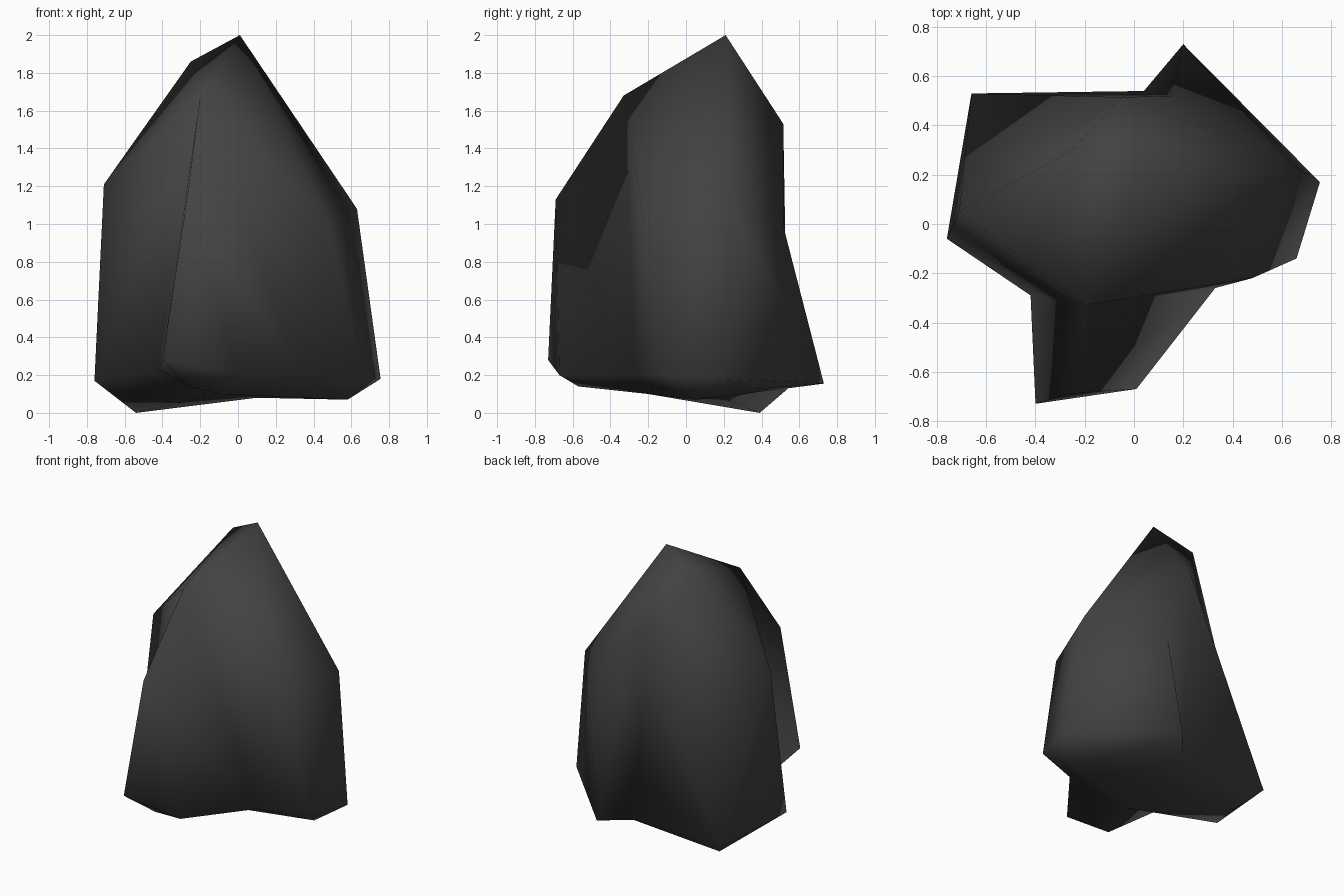
import bpy, bmesh
from mathutils import Vector

if "Cube" in bpy.data.objects:
    bpy.data.objects.remove(bpy.data.objects["Cube"])

stone = bpy.data.materials.new("dark_stone")
stone.diffuse_color = (0.055, 0.055, 0.055, 1)
stone.use_nodes = True
stone.node_tree.nodes["Principled BSDF"].inputs["Base Color"].default_value = stone.diffuse_color

# Shared corner points of the boulder
apex, shoulder, brow = (.01, .21, 2), (-.25, .3, 1.86), (-.2, -.33, 1.68)
left_side, right_side, right_front = (-.71, .05, 1.21), (.63, .25, 1.08), (.48, -.22, 1.0)
back_top, back_mid = (-.05, .515, 1.53), (.15, .52, .97)
left_foot, back_left_foot, lowest = (-.76, -.06, .17), (-.66, .53, .12), (-.54, .39, 0)
back_base, back_spur_tip = (.04, .54, .13), (.2, .73, .155)
right_foot, right_front_foot, right_base = (.755, .17, .18), (.66, -.14, .2), (.58, .04, .07)
notch_left, notch_right = (-.42, -.29, .23), (.33, -.26, .2)
under = (-.1, -.2, .1)
# Underside point pressed in after the chunks are fused: start, end
base_dent = ((.1, .19, .03), (.1, .19, .08))


def chunk(name, points):
    """Convex block of stone spanned by a few corner points."""
    bm = bmesh.new()
    for p in points:
        bm.verts.new(p)
    res = bmesh.ops.convex_hull(bm, input=bm.verts)
    junk = {g for g in res["geom_interior"] + res["geom_unused"]
            if isinstance(g, bmesh.types.BMVert)}
    bmesh.ops.delete(bm, geom=list(junk), context='VERTS')
    bmesh.ops.recalc_face_normals(bm, faces=bm.faces)
    me = bpy.data.meshes.new(name)
    bm.to_mesh(me)
    bm.free()
    ob = bpy.data.objects.new(name, me)
    bpy.context.collection.objects.link(ob)
    me.materials.append(stone)
    return ob


# Main mass
rock = chunk("boulder", [apex, shoulder, brow, left_side, right_side, right_front, back_top,
                         back_mid, left_foot, lowest, back_base, right_foot, right_front_foot,
                         right_base, notch_left, notch_right, under, base_dent[0]])
# Front buttress, back spur and back left toe, rooted inside the main mass
buttress = chunk("front_buttress", [brow, (-.27, -.69, 1.13), (-.4, -.73, .28), (.01, -.67, .2),
                                    (-.26, -.57, .14), notch_left, notch_right,
                                    under, (-.1, 0, .8)])
spur = chunk("back_spur", [back_mid, back_spur_tip, back_base, right_foot, right_side,
                           (.1, .2, .5), (.3, .3, .12)])
toe = chunk("back_left_toe", [back_left_foot, left_side, back_top, back_base, lowest, left_foot,
                              (-.15, .1, .6)])

# Fuse into one stone
extras = (buttress, spur, toe)
for part in extras:
    mod = rock.modifiers.new("fuse", 'BOOLEAN')
    mod.operation, mod.solver, mod.object = 'UNION', 'EXACT', part
bpy.context.view_layer.objects.active = rock
rock.select_set(True)
for mod in list(rock.modifiers):
    bpy.ops.object.modifier_apply(modifier=mod.name)
for part in extras:
    bpy.data.objects.remove(part)

# Clean seams, press in the underside, smooth the whole stone
bm = bmesh.new()
bm.from_mesh(rock.data)
bmesh.ops.remove_doubles(bm, verts=bm.verts, dist=.02)
bmesh.ops.triangulate(bm, faces=bm.faces)
for v in bm.verts:
    if (v.co - Vector(base_dent[0])).length < .025:
        v.co = base_dent[1]
bmesh.ops.recalc_face_normals(bm, faces=bm.faces)
bm.to_mesh(rock.data)
bm.free()
rock.data.shade_smooth()
